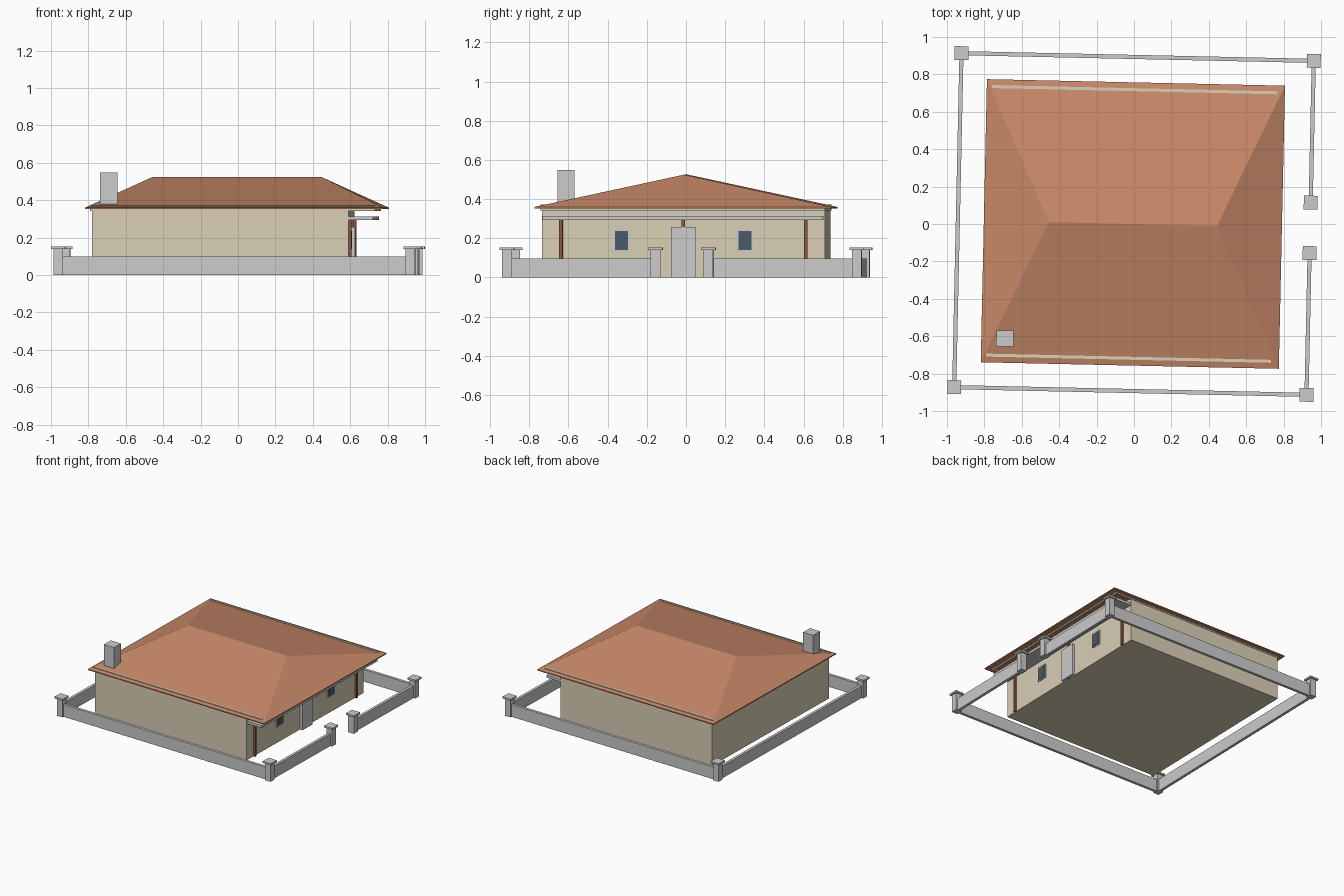
import bpy, bmesh, math
from mathutils import Matrix

if "Cube" in bpy.data.objects:
    bpy.data.objects.remove(bpy.data.objects["Cube"])

TURN = Matrix.Rotation(math.radians(-1.25), 4, 'Z')  # whole plot sits slightly turned


def material(name, rgb):
    m = bpy.data.materials.new(name)
    m.diffuse_color = (*rgb, 1)
    m.use_nodes = True
    m.node_tree.nodes["Principled BSDF"].inputs["Base Color"].default_value = m.diffuse_color
    return m


TILE = material("roof_tile", (0.58, 0.25, 0.14))
PLASTER = material("plaster", (0.70, 0.63, 0.47))
WOOD = material("wood", (0.27, 0.09, 0.05))
GLASS = material("glass", (0.07, 0.10, 0.14))


def finish(name, bm, mat=None):
    bmesh.ops.recalc_face_normals(bm, faces=bm.faces)
    mesh = bpy.data.meshes.new(name)
    bm.to_mesh(mesh)
    bm.free()
    ob = bpy.data.objects.new(name, mesh)
    ob.matrix_world = TURN
    if mat:
        mesh.materials.append(mat)
    bpy.context.collection.objects.link(ob)
    return ob


def box(name, x, y, z, mat=None):
    """Box from (min, max) pairs on each axis."""
    bm = bmesh.new()
    bmesh.ops.create_cube(bm, size=1)
    for v in bm.verts:
        for i, (a, b) in enumerate((x, y, z)):
            v.co[i] = max(a, b) if v.co[i] > 0 else min(a, b)
    return finish(name, bm, mat)


def around(c, half):
    return (c - half, c + half)


# House body
WX, WY = 0.606, 0.7225
box("walls", (-0.765, WX), (-WY, WY), (0, 0.354), PLASTER)

# Hipped roof with a thin eave
bm = bmesh.new()
cx, hx, hy = -0.006, 0.797, 0.757
rings = [[bm.verts.new((cx + sx * hx, sy * hy, z))
          for sx, sy in ((-1, -1), (1, -1), (1, 1), (-1, 1))] for z in (0.352, 0.36)]
r0, r1 = (bm.verts.new((cx + s * 0.45, 0, 0.525)) for s in (-1, 1))
low, top = rings
bm.faces.new(low)
for i in range(4):
    j = (i + 1) % 4
    bm.faces.new((low[i], low[j], top[j], top[i]))
bm.faces.new((top[0], top[1], r1, r0))
bm.faces.new((top[1], top[2], r1))
bm.faces.new((top[2], top[3], r0, r1))
bm.faces.new((top[3], top[0], r0))
finish("roof", bm, TILE)

# Eave beams breaking through the roof edge, and the porch end beam
for s, tag in ((-1, "front"), (1, "back")):
    box(f"eave_beam_{tag}", (-0.775, 0.748), around(s * 0.718, 0.008), (0.342, 0.373), PLASTER)
box("eave_beam_porch", (0.732, 0.748), (-0.718, 0.718), (0.342, 0.356), PLASTER)

# Porch canopy slab and posts
box("porch_canopy", (WX - 0.01, 0.738), (-0.716, 0.716), (0.294, 0.314))
for i, y in enumerate((-0.625, 0, 0.625)):
    box(f"porch_post_{i}", (WX - 0.005, WX + 0.015), around(y, 0.009), (0, 0.295), WOOD)

# Door and windows
box("door", (WX - 0.005, WX + 0.022), around(0, 0.063), (0, 0.258))
for s, tag in ((-1, "left"), (1, "right")):
    y = s * 0.315
    box(f"window_frame_{tag}", (WX - 0.005, WX + 0.007), around(y, 0.042), (0.131, 0.245))
    box(f"window_glass_{tag}", (WX, WX + 0.010), around(y, 0.033), (0.14, 0.236), GLASS)

# Chimney
box("chimney", around(-0.677, 0.046), around(-0.627, 0.043), (0.355, 0.548))

# Fence posts with caps
FX, FY, GATE = 0.942, 0.893, 0.135
posts = [(sx * FX, sy * FY) for sx in (-1, 1) for sy in (-1, 1)]
posts += [(FX, -GATE), (FX, GATE)]
for i, (x, y) in enumerate(posts):
    box(f"fence_post_{i}", around(x, 0.025), around(y, 0.025), (0, 0.142))
    box(f"fence_post_cap_{i}", around(x, 0.037), around(y, 0.037), (0.14, 0.154))

# Low fence walls, open at the gate
for s, tag in ((-1, "front"), (1, "back")):
    box(f"fence_wall_{tag}", (-FX, FX), around(s * FY, 0.011), (0, 0.098))
    box(f"fence_wall_gate_{tag}", around(FX, 0.011), (s * GATE, s * FY), (0, 0.098))
box("fence_wall_left", around(-FX, 0.011), (-FY, FY), (0, 0.098))
